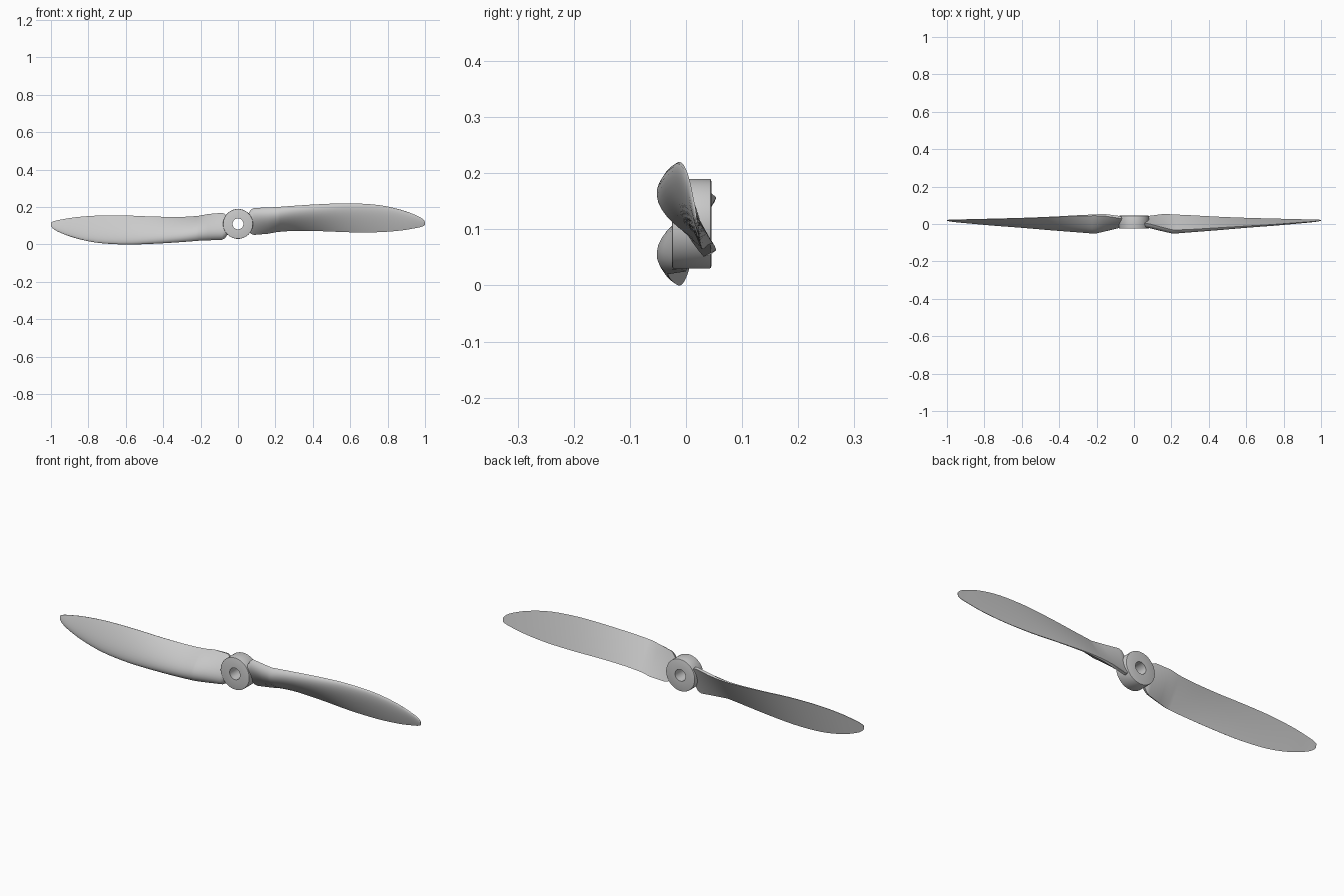
import bpy, bmesh, math
from mathutils import Vector, Matrix

if "Cube" in bpy.data.objects:
    bpy.data.objects.remove(bpy.data.objects["Cube"])

CZ = 0.11  # height of the hub axis


def loft(name, rings, closed=False):
    """Skin a list of equal rings; cap the ends unless the loft closes on itself."""
    bm = bmesh.new()
    vs = [[bm.verts.new(p) for p in r] for r in rings]
    n = len(vs[0])
    pairs = list(zip(vs, vs[1:])) + ([(vs[-1], vs[0])] if closed else [])
    for a, b in pairs:
        for i in range(n):
            j = (i + 1) % n
            bm.faces.new((a[i], a[j], b[j], b[i]))
    if not closed:
        bm.faces.new(vs[0])
        bm.faces.new(vs[-1])
    bmesh.ops.recalc_face_normals(bm, faces=bm.faces)
    me = bpy.data.meshes.new(name)
    bm.to_mesh(me)
    bm.free()
    ob = bpy.data.objects.new(name, me)
    bpy.context.collection.objects.link(ob)
    bpy.ops.object.select_all(action='DESELECT')
    ob.select_set(True)
    bpy.context.view_layer.objects.active = ob
    bpy.ops.object.shade_smooth_by_angle(angle=math.radians(30))
    return ob


# Blade stations: x, leading edge y z, trailing edge y z, thickness, trailing edge thickness
ROOT = [
    (0.055, 0.004, 0.165, 0.034, 0.080, 0.028, 0.010),
    (0.070, 0.003, 0.187, 0.040, 0.060, 0.030, 0.012),
    (0.085, 0.000, 0.195, 0.044, 0.055, 0.032, 0.013),
    (0.160, -0.020, 0.198, 0.054, 0.063, 0.039, 0.012),
]
OUTER = [
    (0.210, -0.032, 0.200, 0.051, 0.071, 0.042, 0.008),
    (0.300, -0.029, 0.207, 0.047, 0.075, 0.034, 0.005),
    (0.450, -0.020, 0.216, 0.039, 0.072, 0.026, 0.003),
    (0.600, -0.011, 0.220, 0.033, 0.066, 0.018, 0.003),
    (0.750, -0.002, 0.211, 0.029, 0.066, 0.013, 0.002),
    (0.870, 0.007, 0.186, 0.026, 0.075, 0.009, 0.002),
    (0.950, 0.013, 0.157, 0.024, 0.088, 0.006, 0.002),
    (0.985, 0.017, 0.138, 0.023, 0.096, 0.004, 0.002),
    (1.000, 0.019, 0.122, 0.022, 0.104, 0.002, 0.001),
]


def smooth(rows, steps=4):
    """Catmull-Rom through the stations."""
    out = []
    for i in range(len(rows) - 1):
        p0, p1, p2 = rows[max(i - 1, 0)], rows[i], rows[i + 1]
        p3 = rows[min(i + 2, len(rows) - 1)]
        for k in range(steps):
            t = k / steps
            out.append([0.5 * (2 * b + (c - a) * t + (2 * a - 5 * b + 4 * c - d) * t * t
                               + (3 * b - a - 3 * c + d) * t ** 3)
                        for a, b, c, d in zip(p0, p1, p2, p3)])
    return out + [rows[-1]]


def section(row, n=16):
    """Flat-backed aerofoil, domed towards -y."""
    x, yl, zl, yt, zt, th, te = row
    le, ch = Vector((x, yl, zl)), Vector((0, yt - yl, zt - zl))
    nrm = Vector((0, ch.z, -ch.y)).normalized()
    front, back = [], []
    for i in range(n + 1):
        s = (1 - math.cos(math.pi * i / n)) / 2
        f = 10 * (0.2969 * s ** 0.5 - 0.126 * s - 0.3516 * s ** 2 + 0.2843 * s ** 3 - 0.1036 * s ** 4)
        front.append(le + ch * s + nrm * (th * f + te * s))
        back.append(le + ch * s)
    return front + back[:0:-1]


rings = [section(r) for r in ROOT + smooth(OUTER)]
half_turn = Matrix.Translation((0, 0, CZ)) @ Matrix.Rotation(math.pi, 4, 'Y') @ Matrix.Translation((0, 0, -CZ))

# Two blades, half a turn apart
loft("blade_right", rings)
loft("blade_left", [[half_turn @ p for p in r] for r in rings])

# Hub: bored disc with slightly softened outer rims
profile = [(0.029, -0.025), (0.076, -0.025), (0.079, -0.024), (0.080, -0.021),
           (0.080, 0.041), (0.079, 0.044), (0.076, 0.045), (0.029, 0.045)]
N = 64
loft("hub", [[(r * math.cos(2 * math.pi * k / N), y, CZ + r * math.sin(2 * math.pi * k / N))
              for r, y in profile] for k in range(N)], closed=True)
